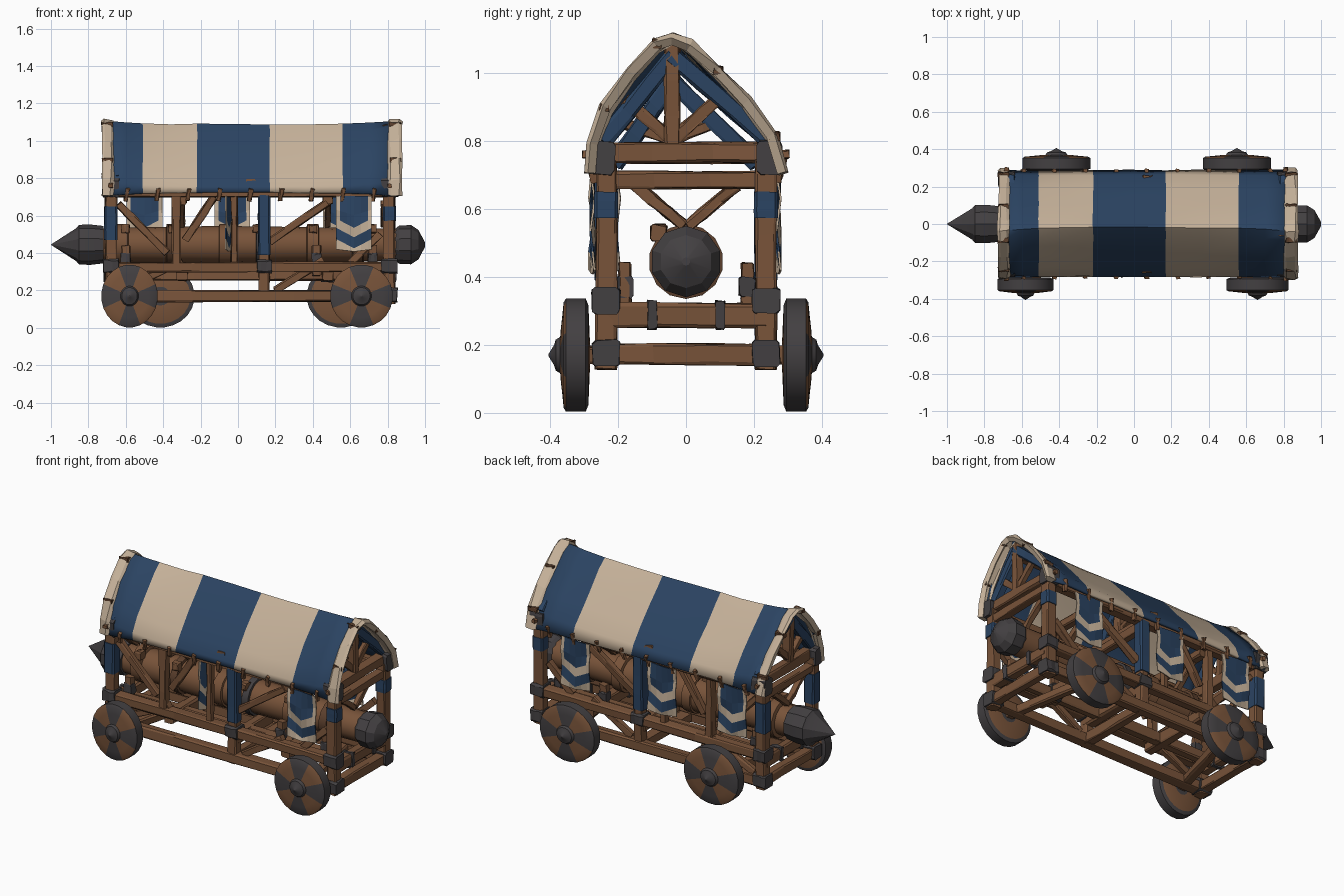
import bpy, bmesh, random
from math import sin, cos, pi, atan2, degrees, radians
from mathutils import Vector

random.seed(4)
cube = bpy.data.objects.get("Cube")
if cube:
    bpy.data.objects.remove(cube)

# Colours
COLOURS = {"wood": (0.19, 0.088, 0.042), "dark_wood": (0.11, 0.052, 0.027), "iron": (0.056, 0.051, 0.054),
           "blue_cloth": (0.024, 0.057, 0.122), "cream_cloth": (0.56, 0.44, 0.32)}
MATS = []
for label, rgb in COLOURS.items():
    m = bpy.data.materials.new(label)
    m.use_nodes = True
    m.diffuse_color = (*rgb, 1)
    m.node_tree.nodes["Principled BSDF"].inputs["Base Color"].default_value = (*rgb, 1)
    MATS.append(m)
WOOD, DARK, IRON, BLUE, CREAM = range(5)


def loft(name, rings, mat=WOOD, rule=None, closed=True, jit=0.0, smooth=0, thick=0):
    """Skin a list of point rings; rule(centre, ring, segment) may pick the colour."""
    bm = bmesh.new()
    rows = [[bm.verts.new(Vector(p) + Vector([random.uniform(-jit, jit) for _ in range(3)]))
             for p in ring] for ring in rings]
    n = len(rows[0])
    for i in range(len(rows) - 1):
        for j in range(n if closed else n - 1):
            k = (j + 1) % n
            f = bm.faces.new((rows[i][j], rows[i][k], rows[i + 1][k], rows[i + 1][j]))
            f.material_index = rule(f.calc_center_median(), i, j) if rule else mat
    if closed:
        for row in (rows[0], rows[-1]):
            bm.faces.new(row).material_index = mat
    bmesh.ops.recalc_face_normals(bm, faces=bm.faces)
    me = bpy.data.meshes.new(name)
    bm.to_mesh(me)
    bm.free()
    for m in MATS:
        me.materials.append(m)
    ob = bpy.data.objects.new(name, me)
    bpy.context.collection.objects.link(ob)
    if smooth:
        me.shade_smooth()
        me.set_sharp_from_angle(angle=radians(smooth))
    if thick:
        mod = ob.modifiers.new("thickness", "SOLIDIFY")
        mod.thickness = thick
        mod.offset = 0


def beam(name, a, b, w=0.06, h=0.06, mat=WOOD, jit=0.004):
    """Hewn timber with chamfered corners from a to b."""
    a, b = Vector(a), Vector(b)
    d = (b - a).normalized()
    side = d.cross((1, 0, 0) if abs(d.z) > 0.9 else (0, 0, 1)).normalized()
    up = side.cross(d)
    c = 0.76
    outline = [(1, c), (c, 1), (-c, 1), (-1, c), (-1, -c), (-c, -1), (c, -1), (1, -c)]
    rings = [[a.lerp(b, t) + side * u * w / 2 + up * v * h / 2 for u, v in outline] for t in (0, .3, .65, 1)]
    loft(name, rings, mat, jit=jit)


def block(name, p, sx, sy, sz, mat=IRON):
    x, y, z = p
    beam(name, (x - sx / 2, y, z), (x + sx / 2, y, z), sy, sz, mat)


def turned(name, prof, place, n, mat, rule=None, smooth=35):
    """Turned part: prof holds (along, radius); place maps (along, u, v) to a point."""
    rings = [[place(t, r * cos(2 * pi * (j + .5) / n), r * sin(2 * pi * (j + .5) / n))
              for j in range(n)] for t, r in prof]
    loft(name, rings, mat, rule, smooth=smooth)


X0, X1, Y = -0.68, 0.81, 0.235
MID = 0.14

# Side frames
for s in (-1, 1):
    y = s * Y
    for x, wrap_low in ((X0, 0.47), (X1, 0.573)):
        beam("corner_post", (x, y, 0.13), (x, y, 0.74), 0.062, 0.062)
        beam("post_wrap", (x, y, wrap_low), (x, y, 0.65), 0.07, 0.07, BLUE, 0.001)
        block("lower_bracket", (x, y, 0.175), 0.082, 0.078, 0.078)
        block("middle_bracket", (x, y, 0.33), 0.082, 0.08, 0.075)
        block("upper_bracket", (x, s * 0.245, 0.75), 0.085, 0.072, 0.1)
        beam("bracket_peg", (x, s * 0.26, 0.76), (x, s * 0.302, 0.76), 0.022, 0.022)
    beam("bottom_rail", (X0 - .03, y, 0.17), (X1 + .03, y, 0.17), 0.06, 0.06)
    beam("side_rail", (X0 - .03, y, 0.325), (X1 + .03, y, 0.325), 0.06, 0.055)
    beam("eave_beam", (X0 - .03, y, 0.725), (X1 + .03, y, 0.725), 0.06, 0.05)
    beam("middle_post", (MID, y, 0.14), (MID, y, 0.72), 0.055, 0.055)
    beam("middle_post_wrap", (MID, y, 0.39), (MID, y, 0.71), 0.066, 0.066, BLUE, 0.002)
    block("middle_post_bracket", (MID, y, 0.33), 0.08, 0.08, 0.07)
    beam("thin_post", (-0.33, y, 0.33), (-0.33, y, 0.72), 0.045, 0.045)
    beam("thin_post", (-0.02, y, 0.33), (-0.02, y, 0.72), 0.035, 0.035)
    for xa, za, xb, zb in ((-.64, .66, -.38, .4), (-.28, .47, -.13, .7), (.17, .46, .48, .67),
                           (.46, .36, .2, .2), (-.3, .36, -.62, .2), (.76, .5, .6, .35)):
        beam("side_brace", (xa, s * 0.225, za), (xb, s * 0.225, zb), 0.035, 0.04)
    # Inner floor rails and stub posts
    beam("inner_rail", (X0, s * 0.12, 0.285), (X1, s * 0.12, 0.285), 0.05, 0.06)
    for x in (-0.6, 0.42, 0.72):
        beam("stub_post", (x, s * 0.18, 0.28), (x, s * 0.18, 0.44), 0.035, 0.045)
        block("stub_cap", (x, s * 0.18, 0.37), 0.05, 0.045, 0.06)
    for x in (X0, 0.48, X1):
        block("floor_clasp", (x, s * 0.1, 0.288), 0.072, 0.03, 0.082)

# Cross beams and ram hangers
for x in (X0, MID, X1):
    beam("lower_cross_beam", (x, -Y, 0.172), (x, Y, 0.172), 0.06, 0.06)
for x in (X0, -0.3, MID, 0.48, X1):
    beam("floor_cross_beam", (x, -Y, 0.287), (x, Y, 0.287), 0.06, 0.07)
    beam("upper_cross_beam", (x, -Y, 0.685), (x, Y, 0.685), 0.05, 0.048)
for x in (X0, -0.3, 0.48, X1 - 0.03):
    for s in (-1, 1):
        beam("hanger_brace", (x, s * 0.005, 0.55), (x, s * 0.15, 0.67), 0.03, 0.03)

# Gable trusses, with the crown a little off centre
RIDGE = -0.04
for x, drop in ((X0 + 0.02, 0), (0.07, 0.07), (X1 - 0.01, 0)):
    beam("tie_beam", (x, -0.26, 0.765), (x, 0.26, 0.765), 0.055, 0.06)
    beam("king_post", (x, RIDGE, 0.78), (x, RIDGE, 1.085 - drop), 0.045, 0.05)
    for s, ye, zb in ((-1, -0.18, 0.92), (1, 0.1, 0.93)):
        beam("truss_strut", (x, RIDGE, 0.8), (x, ye, zb - drop), 0.032, 0.032)
        beam("rafter", (x, RIDGE, 1.05 - drop), (x, s * (0.245 - drop / 2), 0.8 - drop), 0.045, 0.05, BLUE)
beam("ridge_pole", (X0, RIDGE, 1.01), (X1, RIDGE, 1.01), 0.04, 0.04)

# Striped cloth roof: bulging over the end frames, a flatter tent between them
PROFILE = [(-.278, .705), (-.272, .79), (-.235, .9), (-.165, 1.0), (-.085, 1.083), (-.04, 1.1),
           (.01, 1.08), (.09, 1.005), (.175, .92), (.255, .815), (.282, .705)]


def roof_ring(x, grow=1.0):
    u = min(1, abs((x - 0.07) / 0.79))
    tent, sag = 0.7 * (1 - u ** 4), 1 - u * u
    ring = []
    for y, z in PROFILE:
        run = min(1, abs(y - RIDGE) / (0.285 + (RIDGE if y < RIDGE else -RIDGE)))
        flat = 1.075 - 0.36 * run - 0.01 * sin(pi * run)
        z = z + (flat - z) * tent
        ring.append((x, y * grow + 0.03 * tent * (1 - run), 0.72 + (z - 0.72) * grow + 0.006 * sag * run))
    return ring


def stripe(c, i, j):
    return BLUE if c.x < -.51 or -.22 < c.x < .17 or c.x > .56 else CREAM


loft("roof_cloth", [roof_ring(x) for x in (-.7, -.6, -.51, -.36, -.22, -.02, .17, .36, .56, .7, .84)],
     rule=stripe, closed=False, jit=0.003, smooth=35, thick=0.014)
for xa, xb in ((-.722, -.675), (.812, .868)):
    loft("roof_end_trim", [roof_ring(x, g) for x, g in ((xa, .99), (xa + .01, 1.012), (xb - .01, 1.012), (xb, .99))],
         CREAM, closed=False, jit=0.005, thick=0.03)
    for j in (2, 4, 7, 9):
        p = roof_ring((xa + xb) / 2, 1.025)[j]
        block("trim_tie", p, 0.058, 0.026, 0.026, DARK)

# Eave pegs holding the cloth
for s in (-1, 1):
    for i in range(9):
        x = -0.6 + i * 0.165
        beam("eave_peg", (x, s * 0.268, 0.68), (x + 0.01, s * 0.285, 0.745), 0.02, 0.02)


# Battering ram
def along_x(t, u, v):
    return (t, u, 0.445 + v)


turned("ram_log", [(-.76, .085), (-.6, .092), (-.1, .1), (.3, .095), (.89, .085)], along_x, 14, WOOD)
turned("ram_point", [(-1, .001), (-.865, .088), (-.85, .106), (-.79, .108), (-.72, .1)], along_x, 10, IRON, smooth=20)
turned("ram_butt", [(.84, .085), (.862, .102), (.925, .105), (.965, .078), (1, .012)], along_x, 10, IRON, smooth=20)
for x, w, col in ((-.62, .07, WOOD), (-.36, .05, DARK), (-.07, .07, WOOD), (.12, .05, IRON),
                  (.4, .07, WOOD), (.64, .06, DARK)):
    turned("ram_band", [(x - w / 2, .09), (x - w / 2.4, .11), (x + w / 2.4, .11), (x + w / 2, .09)], along_x, 14, col)
for x in (-.6, -.35, .1, .4, .72):
    block("ram_hook", (x, -0.08, 0.53), 0.04, 0.045, 0.045, WOOD)


# Wheels: iron tread, wooden face, flared iron cross and spiked hub
def wheel(x, s, stretch):
    def place(t, u, v):
        return (x + u * stretch, s * (0.283 + t), 0.17 + v)

    def paint(c, i, j):
        a = degrees(atan2(c.z - 0.17, (c.x - x) / stretch))
        off = abs((a + 45) % 90 - 45)
        if 3 <= i <= 6:
            return IRON if off < (22, 22, 16, 24)[i - 3] else WOOD
        return WOOD if i == 0 else IRON
    turned("wheel", [(0, .05), (.004, .148), (.012, .168), (.07, .168), (.077, .156), (.081, .115), (.085, .08),
                     (.087, .054), (.1, .046), (.105, .03), (.122, .002)], place, 24, IRON, paint, 30)


for xf, xb, kf, kb in ((-.58, -.415, .9, 1.09), (.66, .55, 1, 1.09)):
    wheel(xf, -1, kf)
    wheel(xb, 1, kb)
    beam("axle", (xf, -0.3, 0.17), (xb, 0.3, 0.17), 0.05, 0.05)


# Hanging banners with chevrons
def banner(x, y, half=0.095, turn=0):
    cols = (-1, -.78, -.4, 0, .4, .78, 1)
    rows = ((.705, 0), (.62, .03), (.565, .05), (.515, .05), (.455, .05), (.415, .012))
    rings = []
    for z, drop in rows:
        rings.append([(x + u * half * cos(turn), y + u * half * sin(turn) + 0.006 * sin(z * 30 + u * 2),
                       z - drop * (1 - abs(u)) + drop * 0.4) for u in cols])

    def paint(c, i, j):
        if i < 2 and j in (0, 5):
            return CREAM
        return (BLUE, BLUE, CREAM, BLUE, CREAM)[i]
    loft("banner", rings, rule=paint, closed=False, thick=0.006)


banner(0.62, -0.275)
banner(-0.05, -0.24, 0.045, radians(70))
for x in (-.5, -.03, .55):
    banner(x, 0.272)
